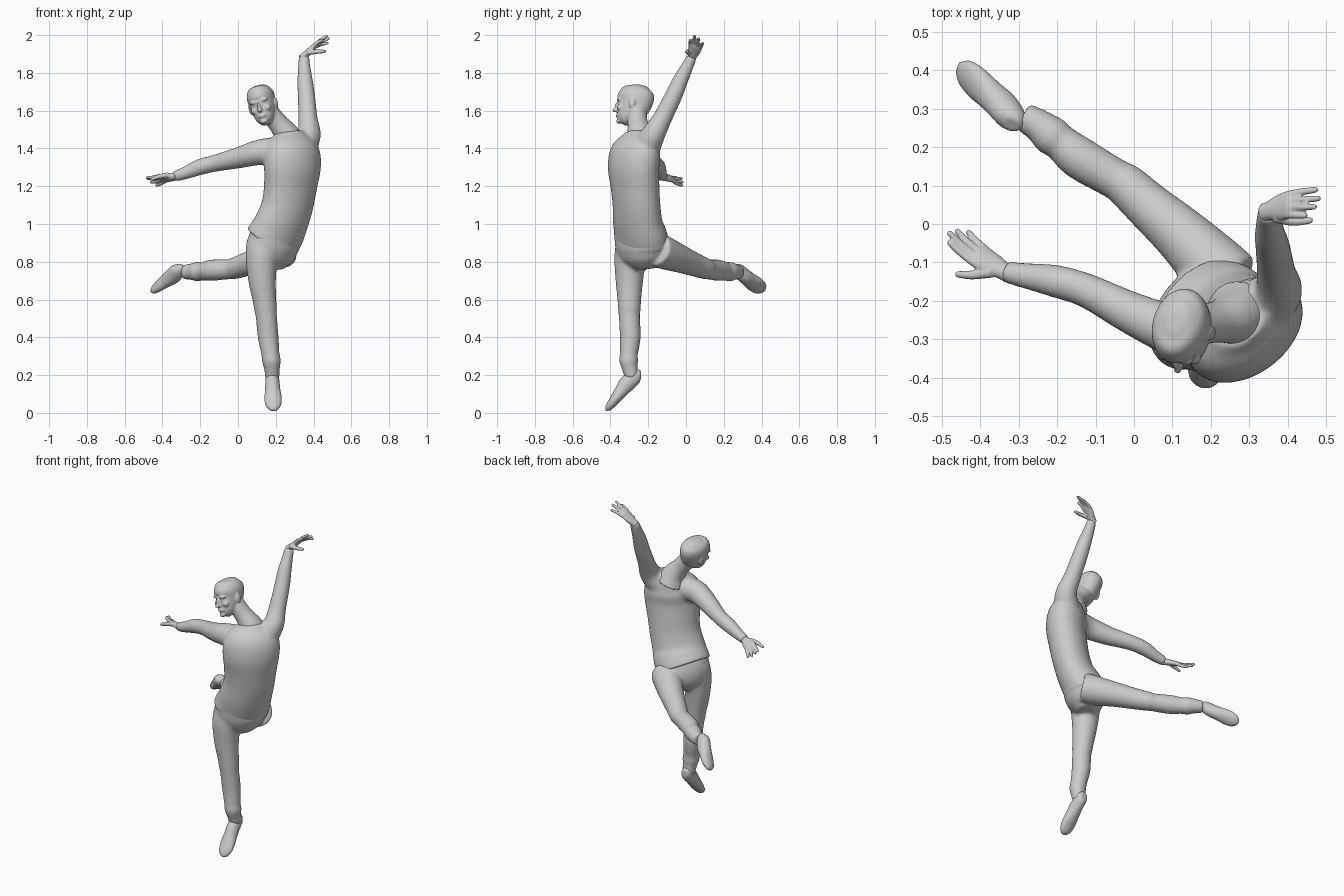
import bpy, bmesh, math
from mathutils import Vector, Matrix


def catmull(pts, steps):
    """Smooth a short list of tuples (x, y, z, half width, half depth)."""
    out = []
    for i in range(len(pts) - 1):
        p = [pts[max(i - 1, 0)], pts[i], pts[i + 1], pts[min(i + 2, len(pts) - 1)]]
        for s in range(steps):
            t = s / steps
            out.append([0.5 * (2 * b + (c - a) * t + (2 * a - 5 * b + 4 * c - d) * t * t
                               + (3 * b - a - 3 * c + d) * t ** 3)
                        for a, b, c, d in zip(*p)])
    return out + [list(pts[-1])]


def tube(bm, pts, side=(1, 0.1, 0.05), steps=4, n=24):
    """Loft elliptical rings along a path; side sets the wide direction."""
    pts = [p if len(p) == 5 else (*p, p[3]) for p in pts]
    path = catmull(pts, steps)
    pos = [Vector(p[:3]) for p in path]
    rings = []
    for i, p in enumerate(path):
        tan = (pos[min(i + 1, len(pos) - 1)] - pos[max(i - 1, 0)]).normalized()
        u = Vector(side)
        u = (u - tan * u.dot(tan)).normalized()
        v = tan.cross(u)
        rings.append([bm.verts.new(pos[i] + u * p[3] * math.cos(a) + v * p[4] * math.sin(a))
                      for a in (2 * math.pi * k / n for k in range(n))])
    for r, q in zip(rings, rings[1:]):
        for k in range(n):
            bm.faces.new((r[k], r[(k + 1) % n], q[(k + 1) % n], q[k]))
    bm.faces.new(rings[0][::-1])
    bm.faces.new(rings[-1])


def blob(bm, loc, size, frame):
    """Ellipsoid placed in a local frame."""
    m = frame @ Matrix.Translation(loc) @ Matrix.Diagonal((*size, 1))
    bmesh.ops.create_uvsphere(bm, u_segments=20, v_segments=12, radius=1, matrix=m)


def finish(bm, name, voxel, smooth):
    """Fuse the overlapping forms into one smooth skin."""
    bmesh.ops.recalc_face_normals(bm, faces=bm.faces)
    me = bpy.data.meshes.new(name)
    bm.to_mesh(me)
    bm.free()
    ob = bpy.data.objects.new(name, me)
    bpy.context.collection.objects.link(ob)
    rm = ob.modifiers.new("fuse", 'REMESH')
    rm.mode = 'VOXEL'
    rm.voxel_size = voxel
    rm.use_smooth_shade = True
    sm = ob.modifiers.new("soften", 'SMOOTH')
    sm.factor = 0.5
    sm.iterations = smooth
    return ob


# shirt: leaning torso with both sleeves
bm = bmesh.new()
tube(bm, [(.178, -.232, .905, .165, .125), (.207, -.242, .955, .163, .12),
          (.232, -.255, 1.01, .156, .112), (.262, -.262, 1.1, .15, .11),
          (.278, -.27, 1.2, .155, .112), (.288, -.278, 1.3, .167, .115),
          (.285, -.268, 1.38, .165, .112), (.275, -.255, 1.44, .135, .085),
          (.268, -.25, 1.485, .08, .062)], side=(.8, .6, 0), n=40)
tube(bm, [(.21, -.28, 1.385, .075), (.115, -.28, 1.38, .068), (0, -.235, 1.35, .056),
          (-.12, -.175, 1.322, .045), (-.2, -.15, 1.302, .043),
          (-.28, -.135, 1.27, .034), (-.335, -.125, 1.252, .028)], side=(0, 0, 1))
tube(bm, [(.33, -.22, 1.39, .08), (.375, -.175, 1.47, .064), (.37, -.125, 1.56, .051),
          (.362, -.065, 1.68, .046), (.355, -.03, 1.76, .041),
          (.35, .01, 1.84, .032), (.35, .03, 1.885, .028)])
finish(bm, "shirt_with_sleeves", .009, 6)

# trousers: pelvis, standing leg and leg raised behind
bm = bmesh.new()
tube(bm, [(.23, -.25, .99, .135, .1), (.2, -.24, .93, .157, .115),
          (.185, -.232, .87, .156, .118), (.185, -.225, .81, .125, .1),
          (.185, -.22, .76, .06, .05)], side=(.7, .7, 0), n=40)
tube(bm, [(.135, -.28, .9, .09), (.125, -.295, .82, .085), (.128, -.3, .7, .073),
          (.14, -.3, .6, .063), (.146, -.3, .55, .06), (.15, -.3, .51, .056),
          (.16, -.295, .4, .055), (.172, -.303, .31, .048), (.177, -.303, .275, .05),
          (.18, -.297, .235, .042), (.182, -.285, .185, .038)])
tube(bm, [(.25, -.155, .865, .09), (.21, -.115, .848, .088), (.125, -.03, .815, .074),
          (.04, .045, .785, .063), (-.02, .1, .765, .057), (-.05, .118, .76, .053),
          (-.142, .172, .755, .056), (-.19, .212, .748, .048), (-.215, .23, .748, .052),
          (-.25, .258, .747, .043), (-.29, .28, .745, .038)], side=(0, 0, 1))
finish(bm, "trousers", .009, 6)


# shoes: sections given along the sole from heel to toe
def shoe(name, heel, toe, instep):
    heel, toe, up = Vector(heel), Vector(toe), Vector(instep)
    d = (toe - heel).normalized()
    up = (up - d * up.dot(d)).normalized()
    pts = []
    for t, w, h in [(0, .022, .05), (.08, .034, .078), (.3, .038, .088), (.5, .041, .074),
                    (.7, .047, .058), (.88, .042, .045), (.97, .028, .034), (1, .016, .02)]:
        pts.append((*(heel.lerp(toe, t) + up * (h / 2 + .002)), w, h / 2))
    bm = bmesh.new()
    tube(bm, pts, side=d.cross(up), steps=3)
    finish(bm, name, .006, 4)


shoe("standing_shoe", (.18, -.22, .18), (.188, -.405, .002), (0, -.7, .7))
shoe("raised_shoe", (-.34, .255, .795), (-.47, .405, .66), (.8, .14, -.58))


# hands: flat palm, four fingers and a thumb
def hand(name, wrist, knuckle, side, tips, thumb):
    w, k, s = Vector(wrist), Vector(knuckle), Vector(side).normalized()
    d = (k - w).normalized()
    bm = bmesh.new()
    tube(bm, [(*(w - d * .02), .025, .022), (*w, .025, .02), (*w.lerp(k, .5), .034, .017),
              (*k, .036, .014), (*(k + d * .01), .03, .01)], side=s)
    nrm = d.cross(s).normalized()
    for i, tip in enumerate(tips):
        a, b = k + s * (i - 1.5) * .018 - d * .01, Vector(tip)
        bend = a.lerp(b, .5) + nrm * .004
        tube(bm, [(*a, .01), (*bend, .0095), (*a.lerp(b, .9), .008), (*b, .005)],
             side=s, n=12)
    a, b = w.lerp(k, .3) - s * .022, Vector(thumb)
    tube(bm, [(*a, .015), (*(a.lerp(b, .5) - s * .006), .012), (*a.lerp(b, .9), .009),
              (*b, .006)], side=s, n=12)
    finish(bm, name, .004, 2)


hand("raised_hand", (.352, .034, 1.89), (.405, .052, 1.942), (.05, 1, -.1),
     [(.45, .022, 1.978), (.474, .045, 2.0), (.485, .067, 1.986), (.478, .09, 1.96)],
     (.465, .008, 1.915))
hand("side_hand", (-.34, -.122, 1.25), (-.405, -.083, 1.242), (.5, .65, -.5),
     [(-.485, -.045, 1.245), (-.485, -.02, 1.24), (-.465, -.015, 1.22), (-.435, -.018, 1.203)],
     (-.465, -.132, 1.235))

# head: tilted frame (left, back, up)
up = Vector((-.27, .08, .95)).normalized()
back = Vector((.22, .97, .05))
back = (back - up * back.dot(up)).normalized()
left = back.cross(up)
frame = Matrix.Translation((.13, -.272, 1.635)) @ Matrix((left, back, up)).transposed().to_4x4()
bm = bmesh.new()
sections = [(-.108, -.058, .018, .02), (-.098, -.052, .034, .036), (-.075, -.04, .05, .054),
            (-.04, -.02, .061, .078), (0, -.002, .069, .093), (.04, .004, .073, .099),
            (.072, .006, .064, .086), (.092, .008, .045, .061), (.102, .008, .022, .03)]
tube(bm, [(*(frame @ Vector((0, y, z))), w, d) for z, y, w, d in sections], side=left, n=32)
blob(bm, (0, -.1, -.035), (.012, .02, .012), frame)            # nose tip
blob(bm, (0, -.094, -.015), (.008, .015, .026), frame)         # nose bridge
blob(bm, (0, -.084, -.066), (.022, .013, .012), frame)         # lips
blob(bm, (0, -.076, -.096), (.02, .016, .014), frame)          # chin
for s in (-1, 1):
    blob(bm, (s * .025, -.078, .014), (.026, .016, .009), frame)   # brow
    blob(bm, (s * .036, -.066, -.03), (.02, .02, .018), frame)     # cheek
    blob(bm, (s * .072, .004, -.012), (.009, .018, .029), frame)   # ear
# neck spreading into the shoulders
tube(bm, [(.275, -.235, 1.42, .09), (.255, -.245, 1.475, .07), (.215, -.255, 1.53, .054),
          (.165, -.262, 1.59, .053)])
finish(bm, "head_and_neck", .0055, 3)
